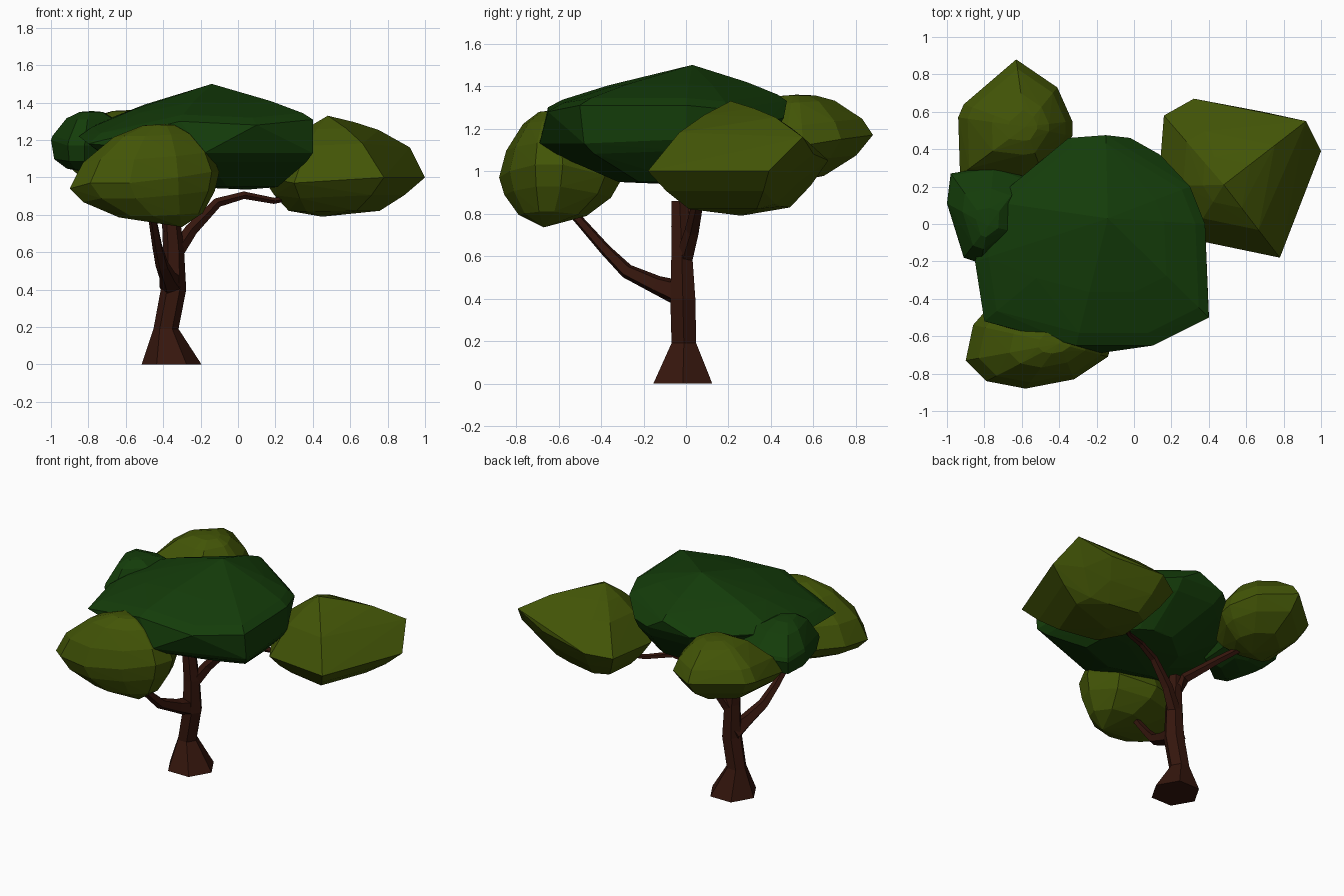
import bpy, bmesh, math
from mathutils import Vector


def material(name, rgb):
    m = bpy.data.materials.new(name)
    m.diffuse_color = (*rgb, 1)
    return m


BARK = material("bark", (0.036, 0.008, 0.004))
DARK = material("dark_leaves", (0.007, 0.046, 0.003))
OLIVE = material("olive_leaves", (0.055, 0.09, 0.002))


def finish(name, bm, mat):
    bmesh.ops.recalc_face_normals(bm, faces=bm.faces)
    me = bpy.data.meshes.new(name)
    bm.to_mesh(me)
    bm.free()
    me.materials.append(mat)
    bpy.context.collection.objects.link(bpy.data.objects.new(name, me))


def clump(name, rim, top, bottom, levels, mat):
    """Faceted leaf clump: the rim outline shrinks towards a top and a bottom point.
    levels: (height fraction, + to top / - to bottom; scale of the outline)"""
    bm = bmesh.new()
    for f, s in [(0, 1), (1, 0), (-1, 0)] + levels:
        end = Vector(top if f > 0 else bottom)
        for p in map(Vector, rim):
            q = end.lerp(p, s)
            q.z = p.z + (end.z - p.z) * abs(f)
            bm.verts.new(q)
    bmesh.ops.remove_doubles(bm, verts=bm.verts, dist=0.005)
    r = bmesh.ops.convex_hull(bm, input=bm.verts)
    junk = {v for v in r["geom_interior"] + r["geom_unused"]
            if isinstance(v, bmesh.types.BMVert)}
    bmesh.ops.delete(bm, geom=list(junk), context='VERTS')
    finish(name, bm, mat)


def limb(name, path, sides=6, level=False):
    """Tapered faceted tube along (x, y, z, radius) points."""
    bm = bmesh.new()
    pts = [Vector(p[:3]) for p in path]
    rings = []
    for i, p in enumerate(pts):
        d = (pts[min(i + 1, len(pts) - 1)] - pts[max(i - 1, 0)]).normalized()
        if level:
            d = Vector((0, 0, 1))
        u = Vector((0, 1, 0)) if abs(d.y) < 0.6 else Vector((1, 0, 0))
        u = (u - d * u.dot(d)).normalized()
        w = u.cross(d)
        ring = []
        for k in range(sides):
            a = 2 * math.pi * (k + 0.5) / sides
            ring.append(bm.verts.new(p + path[i][3] * (w * math.sin(a) + u * math.cos(a))))
        rings.append(ring)
    for a, b in zip(rings, rings[1:]):
        for k in range(sides):
            n = (k + 1) % sides
            bm.faces.new((a[k], a[n], b[n], b[k]))
    bm.faces.new(rings[0])
    bm.faces.new(rings[-1])
    finish(name, bm, BARK)


# Trunk with flared foot, and its branches
limb("trunk", [(-0.355, -0.015, 0, 0.16), (-0.385, -0.01, 0.19, 0.067),
               (-0.345, -0.015, 0.4, 0.068), (-0.345, -0.02, 0.62, 0.056),
               (-0.365, -0.03, 0.86, 0.045)], level=True)
limb("back_branch", [(-0.355, -0.03, 0.72, 0.045), (-0.40, 0.03, 0.84, 0.036),
                     (-0.5, 0.24, 0.92, 0.026), (-0.6, 0.42, 0.99, 0.02)], sides=5)
limb("right_branch", [(-0.345, -0.01, 0.58, 0.045), (-0.25, 0.03, 0.72, 0.036),
                      (-0.11, 0.06, 0.865, 0.027), (0.03, 0.1, 0.905, 0.021),
                      (0.19, 0.18, 0.875, 0.017), (0.28, 0.24, 0.89, 0.015)], sides=5)
limb("front_branch", [(-0.35, 0.0, 0.415, 0.07), (-0.375, -0.14, 0.465, 0.046),
                      (-0.405, -0.28, 0.53, 0.036), (-0.43, -0.38, 0.63, 0.028),
                      (-0.46, -0.53, 0.8, 0.022), (-0.47, -0.6, 0.86, 0.02)], sides=5)

# Large central canopy, uneven rim
clump("main_canopy",
      [(-0.8, -0.52, 1.18), (-0.31, -0.65, 1.3), (-0.18, -0.69, 1.13), (0.1, -0.65, 1.28),
       (0.4, -0.5, 1.31), (0.4, -0.48, 1.13), (0.38, 0, 1.31), (0.38, 0, 1.15),
       (0.3, 0.2, 1.29), (0.14, 0.37, 1.23), (-0.02, 0.46, 1.25), (-0.15, 0.475, 1.33),
       (-0.35, 0.46, 1.26), (-0.47, 0.36, 1.25), (-0.76, 0.12, 1.27), (-0.85, -0.2, 1.22)],
      (-0.14, 0.03, 1.5), (0.05, 0.0, 0.935),
      [(0.18, 0.9), (0.52, 0.58), (-0.25, 0.9), (-0.93, 0.46)], DARK)

# Small dark clump on the left
clump("left_clump",
      [(-0.98, 0.27, 1.18), (-1.0, 0.11, 1.2), (-0.91, -0.18, 1.17), (-0.82, -0.21, 1.17),
       (-0.6, -0.05, 1.18), (-0.58, 0.25, 1.18), (-0.75, 0.31, 1.17)],
      (-0.78, -0.01, 1.355), (-0.83, 0.06, 1.03),
      [(0.15, 0.96), (0.75, 0.62), (0.97, 0.3), (-0.6, 0.9), (-0.9, 0.5)], DARK)

# Olive clumps at the branch ends
clump("right_clump",
      [(0.13, 0.2, 1.0), (0.15, 0.42, 1.0), (0.16, 0.58, 1.02), (0.32, 0.67, 1.05),
       (0.69, 0.6, 1.08), (0.92, 0.55, 1.16), (1.0, 0.39, 1.0), (0.78, -0.18, 1.0),
       (0.54, -0.09, 0.98), (0.3, -0.08, 0.97)],
      (0.48, 0.21, 1.33), (0.45, 0.26, 0.79),
      [(0.55, 0.62), (0.8, 0.32), (-0.45, 0.8), (-0.85, 0.56)], OLIVE)
clump("front_clump",
      [(-0.9, -0.73, 0.94), (-0.79, -0.84, 0.97), (-0.58, -0.88, 0.97), (-0.32, -0.83, 1.0),
       (-0.14, -0.71, 1.03), (-0.1, -0.58, 1.03), (-0.2, -0.38, 0.98), (-0.45, -0.31, 0.95),
       (-0.72, -0.38, 0.95), (-0.86, -0.54, 0.95)],
      (-0.4, -0.64, 1.285), (-0.3, -0.67, 0.735),
      [(0.4, 0.86), (0.8, 0.53), (0.98, 0.22), (-0.35, 0.88), (-0.75, 0.56)], OLIVE)
clump("back_clump",
      [(-0.94, 0.57, 1.15), (-0.91, 0.64, 1.15), (-0.8, 0.69, 1.15), (-0.63, 0.88, 1.17),
       (-0.41, 0.73, 1.15), (-0.33, 0.55, 1.12), (-0.33, 0.47, 1.1), (-0.48, 0.24, 1.06),
       (-0.6, 0.22, 1.06), (-0.93, 0.26, 1.1)],
      (-0.58, 0.52, 1.36), (-0.62, 0.42, 0.93),
      [(0.4, 0.86), (0.85, 0.5), (0.98, 0.25), (-0.4, 0.83), (-0.8, 0.5)], OLIVE)
